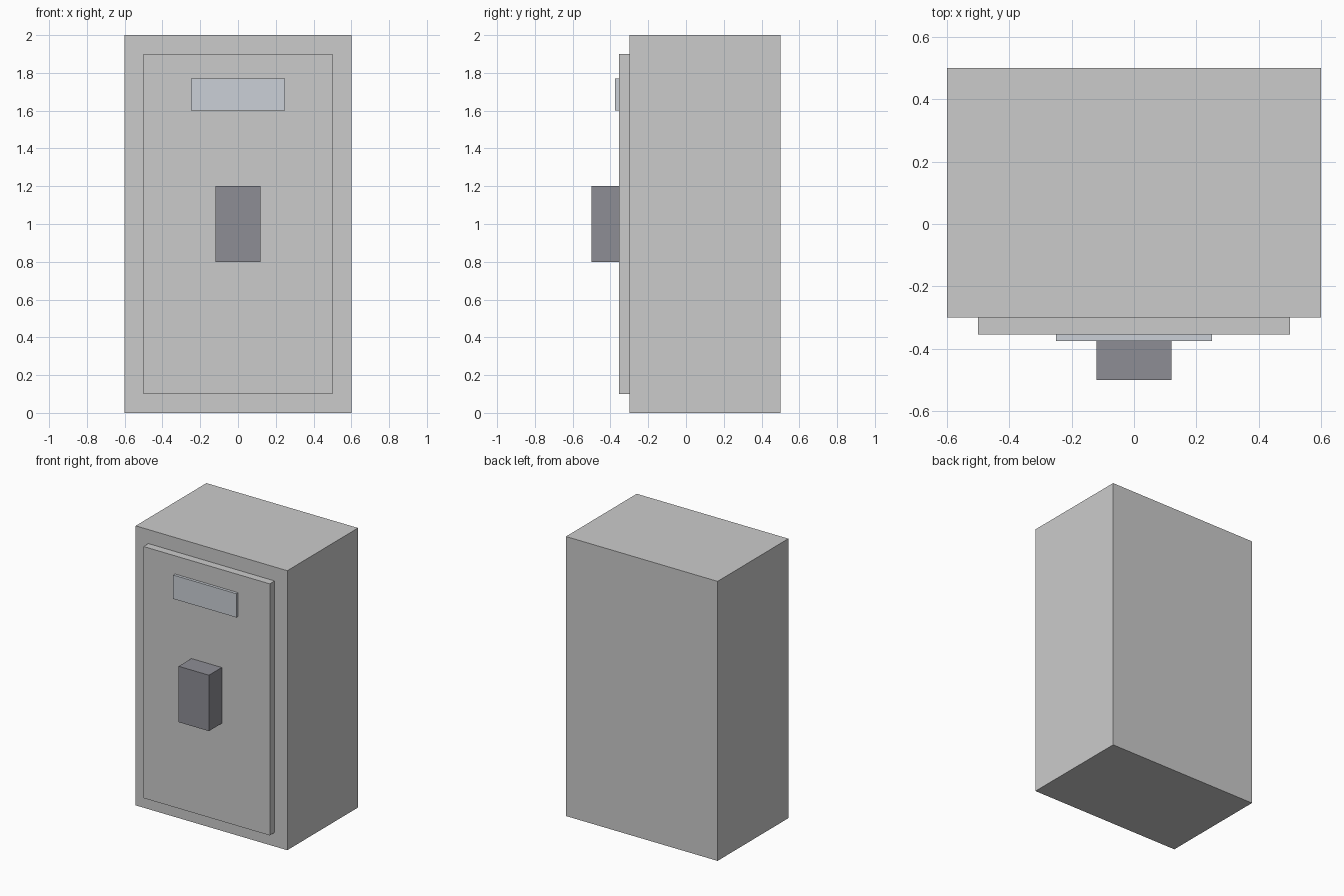
import bpy
import bmesh
from mathutils import Vector

if "Cube" in bpy.data.objects:
    bpy.data.objects.remove(bpy.data.objects["Cube"])


def material(name, rgb):
    mat = bpy.data.materials.new(name)
    mat.diffuse_color = (*rgb, 1.0)
    mat.use_nodes = True
    mat.node_tree.nodes["Principled BSDF"].inputs["Base Color"].default_value = mat.diffuse_color
    return mat


def box(name, low, high, mat=None):
    """Axis-aligned box between two opposite corners."""
    low, high = Vector(low), Vector(high)
    size, centre = high - low, (low + high) / 2
    bm = bmesh.new()
    bmesh.ops.create_cube(bm, size=1.0)
    bmesh.ops.scale(bm, vec=size, verts=bm.verts)
    mesh = bpy.data.meshes.new(name)
    bm.to_mesh(mesh)
    bm.free()
    obj = bpy.data.objects.new(name, mesh)
    obj.location = centre
    bpy.context.collection.objects.link(obj)
    if mat:
        mesh.materials.append(mat)
    return obj


dark_metal = material("dark_metal", (0.27, 0.27, 0.30))
plate_metal = material("plate_metal", (0.60, 0.63, 0.68))

# Cabinet body and raised door panel
box("cabinet_body", (-0.6, -0.3, 0.0), (0.6, 0.5, 2.0))
box("door_panel", (-0.5, -0.355, 0.1), (0.5, -0.3, 1.9))

# Label plate near the top of the door
box("label_plate", (-0.25, -0.375, 1.6), (0.25, -0.355, 1.77), plate_metal)

# Lock housing in the middle of the door
box("lock_housing", (-0.12, -0.5, 0.8), (0.12, -0.355, 1.2), dark_metal)
